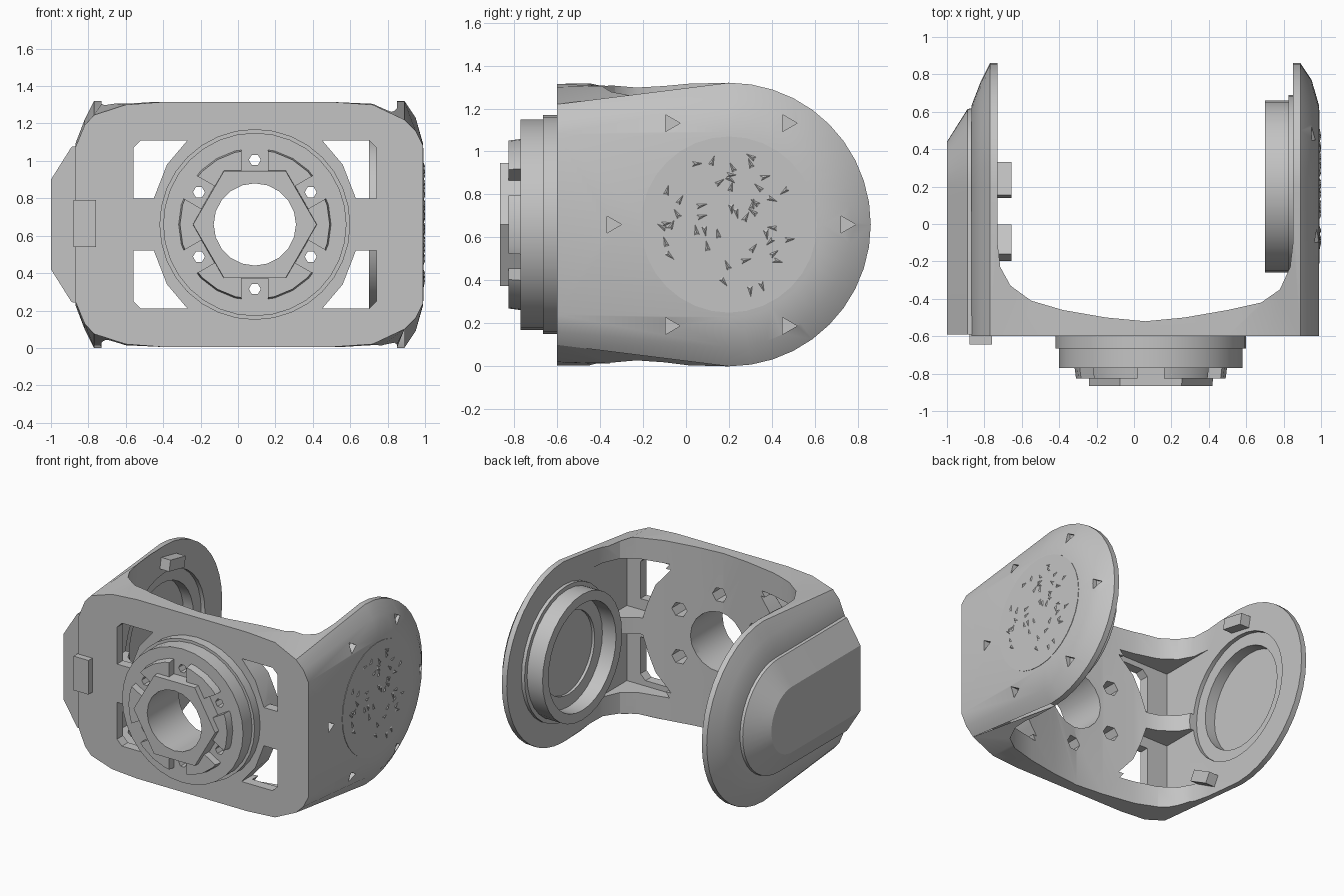
import bpy, bmesh, math, random
from mathutils import Vector

cube = bpy.data.objects.get("Cube")
if cube:
    bpy.data.objects.remove(cube, do_unlink=True)

grey = bpy.data.materials.new("plain_grey")
grey.use_nodes = True
colour = (0.55, 0.55, 0.55, 1)
grey.diffuse_color = colour
grey.node_tree.nodes["Principled BSDF"].inputs["Base Color"].default_value = colour

MID = 0.66            # height of every axis
HUB_X, ARM_Y = 0.09, 0.2


def make(name, bm):
    bmesh.ops.recalc_face_normals(bm, faces=bm.faces)
    mesh = bpy.data.meshes.new(name)
    bm.to_mesh(mesh)
    bm.free()
    mesh.materials.append(grey)
    obj = bpy.data.objects.new(name, mesh)
    bpy.context.collection.objects.link(obj)
    return obj


def loft(name, rings):
    """Skin a list of equal point rings and cap both ends."""
    bm = bmesh.new()
    loops = [[bm.verts.new(p) for p in ring] for ring in rings]
    n = len(loops[0])
    for a, b in zip(loops, loops[1:]):
        for i in range(n):
            j = (i + 1) % n
            bm.faces.new((a[i], a[j], b[j], b[i]))
    bm.faces.new(loops[0])
    bm.faces.new(loops[-1])
    return make(name, bm)


def lathe_y(name, steps, sides=32, x=HUB_X, z=MID, turn=0.0):
    """Round stack along y from (y, radius) steps."""
    angles = [turn + math.tau * i / sides for i in range(sides)]
    return loft(name, [[(x + r * math.cos(a), y, z + r * math.sin(a)) for a in angles]
                       for y, r in steps])


def lathe_x(name, steps, sides=32, y=ARM_Y, z=MID):
    """Round stack along x from (x, radius) steps."""
    angles = [math.tau * i / sides for i in range(sides)]
    return loft(name, [[(x, y + r * math.cos(a), z + r * math.sin(a)) for a in angles]
                       for x, r in steps])


def plate_xz(name, pts, y0, y1):
    return loft(name, [[(x, y, z) for x, z in pts] for y in (y0, y1)])


def block(name, centre, size, turn=0.0, axis="X"):
    bm = bmesh.new()
    bmesh.ops.create_cube(bm, size=1)
    bmesh.ops.scale(bm, vec=size, verts=bm.verts)
    obj = make(name, bm)
    obj.location = centre
    setattr(obj.rotation_euler, axis.lower(), turn)
    return obj


def cut(obj, cutter, keep=False):
    bpy.context.view_layer.update()
    mod = obj.modifiers.new("cut", "BOOLEAN")
    mod.operation, mod.solver, mod.object = "DIFFERENCE", "EXACT", cutter
    bpy.context.view_layer.objects.active = obj
    bpy.ops.object.modifier_apply(modifier=mod.name)
    if not keep:
        bpy.data.objects.remove(cutter, do_unlink=True)


def d_section(x, radius, half):
    """Flat at the front, round at the back."""
    arc = [math.pi * (i / 20 - 0.5) for i in range(21)]
    pts = [(x, ARM_Y + radius * math.cos(a), MID + radius * math.sin(a)) for a in arc]
    return pts + [(x, -0.6, MID + half), (x, -0.6, MID - half)]


# Bracket: domed outer solid, hollowed into a U
body = loft("bracket_body", [d_section(*s) for s in (
    (-0.87, 0.43, 0.41), (-0.82, 0.56, 0.53), (-0.77, 0.66, 0.585), (-0.6, 0.66, 0.64),
    (-0.4, 0.66, 0.655), (0.5, 0.66, 0.655), (0.72, 0.66, 0.64), (0.89, 0.66, 0.56),
    (0.95, 0.57, 0.5), (0.99, 0.43, 0.42))])
inner = [(-0.73, 1.2), (-0.73, -0.1), (-0.715, -0.23), (-0.66, -0.33), (-0.55, -0.41),
         (-0.38, -0.46), (-0.15, -0.5), (0.06, -0.52), (0.27, -0.5), (0.5, -0.46),
         (0.68, -0.42), (0.78, -0.35), (0.835, -0.23), (0.85, -0.1), (0.85, 1.2)]
cut(body, loft("cavity", [[(x, y, z) for x, y in inner] for z in (-0.3, 1.7)]))

# Four windows and the hollows behind them, leaving a middle rib
for sx, wall in ((-1, 0.82), (1, 0.76)):
    for sz in (-1, 1):
        def corner(pts):
            return [(HUB_X + sx * u, MID + sz * v) for u, v in pts]
        window = [(0.36, 0.45), (0.47, 0.32), (0.54, 0.14), (0.65, 0.14),
                  (0.65, 0.41), (0.61, 0.45)]
        hollow = [(0.37, 0.49), (0.48, 0.33), (0.56, 0.06), (wall, 0.06), (wall, 0.49)]
        cut(body, plate_xz("window", corner(window), -0.8, 0))
        cut(body, plate_xz("hollow", corner(hollow), -0.53, -0.08))

# Stepped recess inside the covered arm
for depth, radius in ((-0.76, 0.46), (-0.84, 0.37)):
    cut(body, lathe_x("recess", [(depth, radius), (-0.6, radius)]))

# Pin pits around the open arm
for k in range(6):
    a = math.tau * k / 6
    y, z = ARM_Y + 0.545 * math.cos(a), MID + 0.545 * math.sin(a)
    cut(body, lathe_x("pit", [(0.93, 0.045), (1.1, 0.045)], 3, y, z))

# Hub stack on the front
collar = lathe_y("hub_collar", [(-0.54, 0.51), (-0.665, 0.51), (-0.665, 0.49), (-0.77, 0.49)])
lock = lathe_y("hub_lock_ring", [(-0.75, 0.41), (-0.825, 0.4)], 24)
hexagon = lathe_y("hub_hexagon", [(-0.75, 0.335), (-0.865, 0.33)], 6)

# Slots, screw holes and bore through the hub
for k in range(6):
    a = math.tau * (k + 0.5) / 6
    c, s = math.cos(a), math.sin(a)
    cut(lock, block("slot", (HUB_X + 0.36 * c, -0.8, MID + 0.36 * s),
                    (0.16, 0.2, 0.14), -a, "Y"))
    x, z = HUB_X + 0.345 * c, MID + 0.345 * s
    hole = lathe_y("hole", [(-1, 0.032), (0, 0.032)], 6, x, z)
    for part in (collar, body):
        cut(part, hole, True)
    bpy.data.objects.remove(hole, do_unlink=True)
    wide = lathe_y("wide_hole", [(-0.66, 0.055), (0, 0.055)], 6, x, z)
    for part in (collar, body):
        cut(part, wide, True)
    bpy.data.objects.remove(wide, do_unlink=True)
bore = lathe_y("bore", [(-1, 0.22), (0, 0.22)], 20)
for part in (body, collar, lock, hexagon):
    cut(part, bore, True)
bpy.data.objects.remove(bore, do_unlink=True)

# Bearing ring inside the open arm
ring = lathe_x("bearing_ring", [(0.87, 0.49), (0.825, 0.49), (0.825, 0.46), (0.7, 0.46),
                                (0.7, 0.39), (0.81, 0.39), (0.81, 0.3), (0.83, 0.3)])

# Outer face disc with rough raised chips
disc = lathe_x("arm_disc", [(0.96, 0.41), (0.993, 0.41)])
random.seed(4)
bm = bmesh.new()
for k in range(45):
    r, a = 0.33 * math.sqrt(random.random()), random.uniform(0, math.tau)
    y, z, t = ARM_Y + r * math.cos(a), MID + r * math.sin(a), random.uniform(0, math.tau)
    base = [bm.verts.new((0.99, y + q * math.cos(t + d), z + q * math.sin(t + d)))
            for d, q in ((0, 0.05), (2.4, 0.025), (3.9, 0.025))]
    tip = bm.verts.new((1.0, y, z))
    bm.faces.new(base)
    for i in range(3):
        bm.faces.new((base[i], base[(i + 1) % 3], tip))
chips = make("disc_chips", bm)

# Side cover, its front tab and the two stops inside
cover = loft("side_cover", [[(x, max(y, -0.59), z) for x, y, z in d_section(x, r, r)]
                            for x, r in ((-0.86, 0.42), (-0.89, 0.415), (-1.0, 0.24))])
tab = block("front_tab", (-0.82, -0.61, 0.665), (0.12, 0.07, 0.25))
upper = block("upper_stop", (-0.7, 0.235, 1.19), (0.09, 0.18, 0.08), -0.2)
lower = block("lower_stop", (-0.7, -0.1, 0.15), (0.09, 0.18, 0.08), -0.5)

# Smooth curves, sharp corners
bpy.ops.object.select_all(action="DESELECT")
for obj in (body, collar, lock, hexagon, ring, disc, cover):
    obj.select_set(True)
bpy.context.view_layer.objects.active = body
bpy.ops.object.shade_smooth_by_angle(angle=math.radians(28))
bpy.ops.object.select_all(action="DESELECT")
